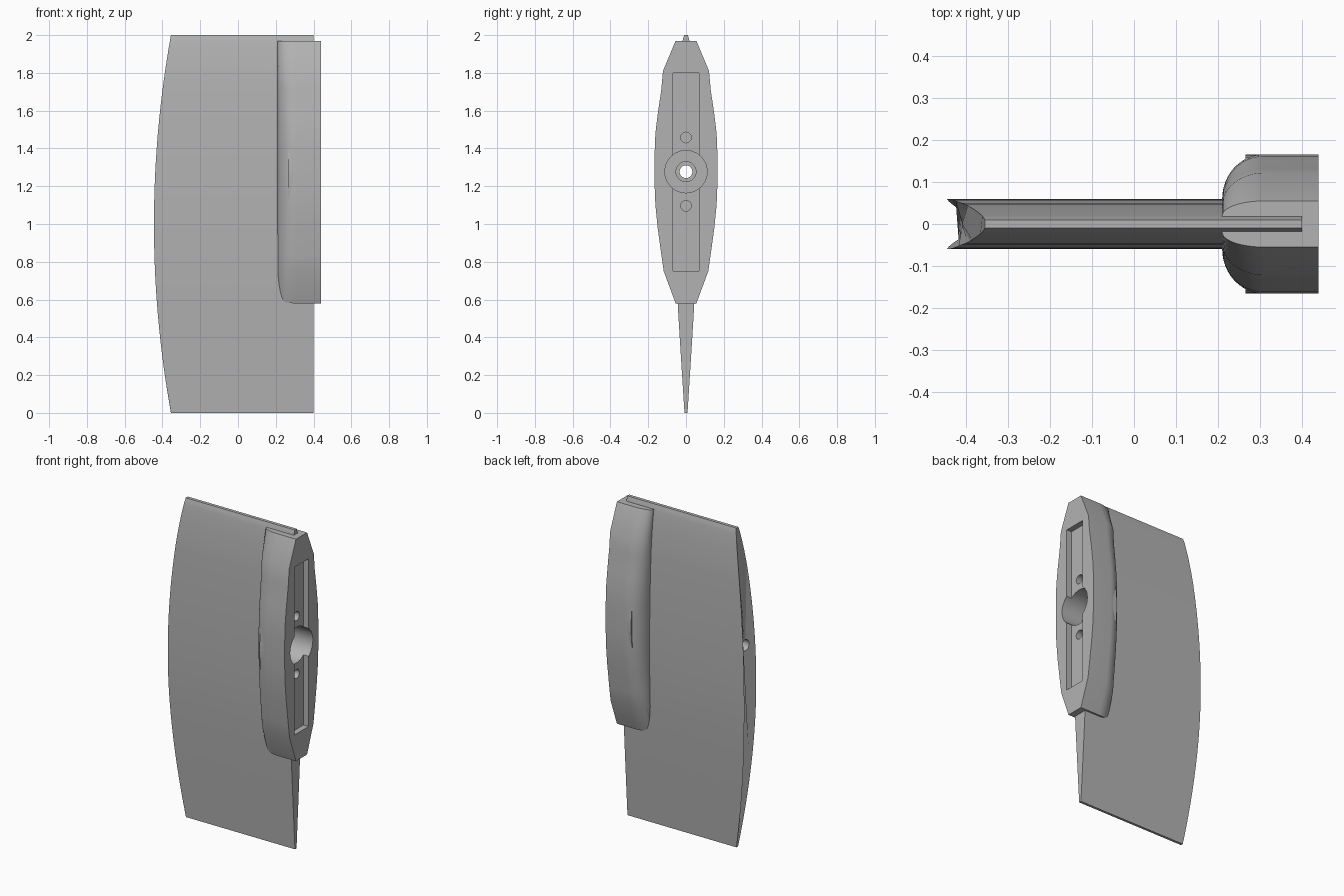
import bpy, bmesh, math
from mathutils import Matrix

cube = bpy.data.objects.get("Cube")
if cube:
    bpy.data.objects.remove(cube, do_unlink=True)

grey = bpy.data.materials.new("plain grey")
grey.use_nodes = True
grey.diffuse_color = (0.45, 0.45, 0.45, 1)
grey.node_tree.nodes["Principled BSDF"].inputs["Base Color"].default_value = (0.45, 0.45, 0.45, 1)


def finish(name, bm):
    bmesh.ops.recalc_face_normals(bm, faces=bm.faces[:])
    mesh = bpy.data.meshes.new(name)
    bm.to_mesh(mesh)
    bm.free()
    mesh.materials.append(grey)
    ob = bpy.data.objects.new(name, mesh)
    bpy.context.collection.objects.link(ob)
    return ob


def loft(name, rings):
    """Skin a list of equal-length closed rings and cap both ends."""
    bm = bmesh.new()
    rows = [[bm.verts.new(p) for p in ring] for ring in rings]
    n = len(rows[0])
    for a, b in zip(rows, rows[1:]):
        for i in range(n):
            j = (i + 1) % n
            bm.faces.new((a[i], a[j], b[j], b[i]))
    bm.faces.new(rows[0])
    bm.faces.new(rows[-1])
    return finish(name, bm)


def both_sides(half):
    """Close a half outline of (y, z) points by mirroring it in y."""
    return half + [(-y, z) for y, z in reversed(half)]


def bore(name, radius, z, x0, x1):
    bm = bmesh.new()
    bmesh.ops.create_cone(bm, cap_ends=True, segments=40, radius1=radius, radius2=radius, depth=x1 - x0,
                          matrix=Matrix.Translation(((x0 + x1) / 2, 0, z)) @ Matrix.Rotation(math.pi / 2, 4, 'Y'))
    return finish(name, bm)


# Blade: tapered section with one bowed end
KEYS = [(0.008, 0), (0.027, 0.3), (0.045, 0.6), (0.056, 0.85), (0.06, 1.1), (0.057, 1.4),
        (0.046, 1.7), (0.034, 1.85), (0.019, 1.965), (0.01, 2)]


def section(keys, steps=4):
    """Smooth curve through the key points."""
    out = []
    for i in range(len(keys) - 1):
        y0, z0 = keys[i]
        y1, z1 = keys[i + 1]

        def slope(k):
            a, b = keys[max(k - 1, 0)], keys[min(k + 1, len(keys) - 1)]
            return (b[0] - a[0]) / (b[1] - a[1])
        h = z1 - z0
        for s in range(steps):
            t = s / steps
            y = ((1 + 2 * t) * (1 - t) ** 2 * y0 + t * (1 - t) ** 2 * h * slope(i)
                 + t * t * (3 - 2 * t) * y1 + t * t * (t - 1) * h * slope(i + 1))
            out.append((y, z0 + t * h))
    return out + [keys[-1]]


ring = both_sides(section(KEYS))
blade = loft("blade", [[(-0.445 + 0.09 * (z - 1) ** 2, y, z) for y, z in ring],
                       [(0.4, y, z) for y, z in ring]])

# Mounting pod: long outline, rounded over toward the blade
pod_ring = both_sides([(0.055, 0.58), (0.118, 0.75), (0.131, 0.84), (0.15, 0.98), (0.162, 1.1), (0.166, 1.2),
                       (0.166, 1.38), (0.162, 1.48), (0.15, 1.58), (0.131, 1.71), (0.122, 1.81), (0.055, 1.97)])
rings = []
for i in range(13):
    a = i / 12 * math.pi / 2
    lift = 0.09 * (1 - math.sin(a)) ** 1.5
    grow = 0.36 + 0.64 * math.sin(a)
    rings.append([(0.21 + 0.1 * (1 - math.cos(a)), y * grow, z + (lift if z < 0.6 else 0)) for y, z in pod_ring])
rings.append([(0.44, y, z) for y, z in pod_ring])
pod = loft("mounting_pod", rings)

# Slim raised lips on both pod flanks
for side, name in ((1, "left_lip"), (-1, "right_lip")):
    lens = [(0.14 + 0.025 * math.sin(math.pi * i / 10) ** 0.5, 1.11 + 0.032 * i) for i in range(11)]
    loft(name, [[(x, side * y, z) for y, z in lens] for x in (0.265, 0.312)])

# Slot, stepped bore and screw holes
bm = bmesh.new()
bmesh.ops.create_cube(bm, size=1, matrix=Matrix.Translation((0.455, 0, 1.275)) @ Matrix.Diagonal((0.1, 0.14, 1.05, 1)))
cutters = [finish("slot_cutter", bm),
           bore("socket_cutter", 0.112, 1.277, 0.29, 0.6),
           bore("counterbore_cutter", 0.053, 1.277, 0.24, 0.62),
           bore("through_cutter", 0.034, 1.277, -0.6, 0.64),
           bore("upper_screw_cutter", 0.028, 1.458, 0.31, 0.66),
           bore("lower_screw_cutter", 0.028, 1.096, 0.31, 0.66)]

for ob in (blade, pod):
    for cutter in cutters:
        mod = ob.modifiers.new(cutter.name, 'BOOLEAN')
        mod.operation = 'DIFFERENCE'
        mod.solver = 'EXACT'
        mod.object = cutter
    bpy.ops.object.select_all(action='DESELECT')
    ob.select_set(True)
    bpy.context.view_layer.objects.active = ob
    for mod in list(ob.modifiers):
        bpy.ops.object.modifier_apply(modifier=mod.name)
    bpy.ops.object.shade_smooth_by_angle(angle=math.radians(28))

for cutter in cutters:
    bpy.data.objects.remove(cutter, do_unlink=True)
